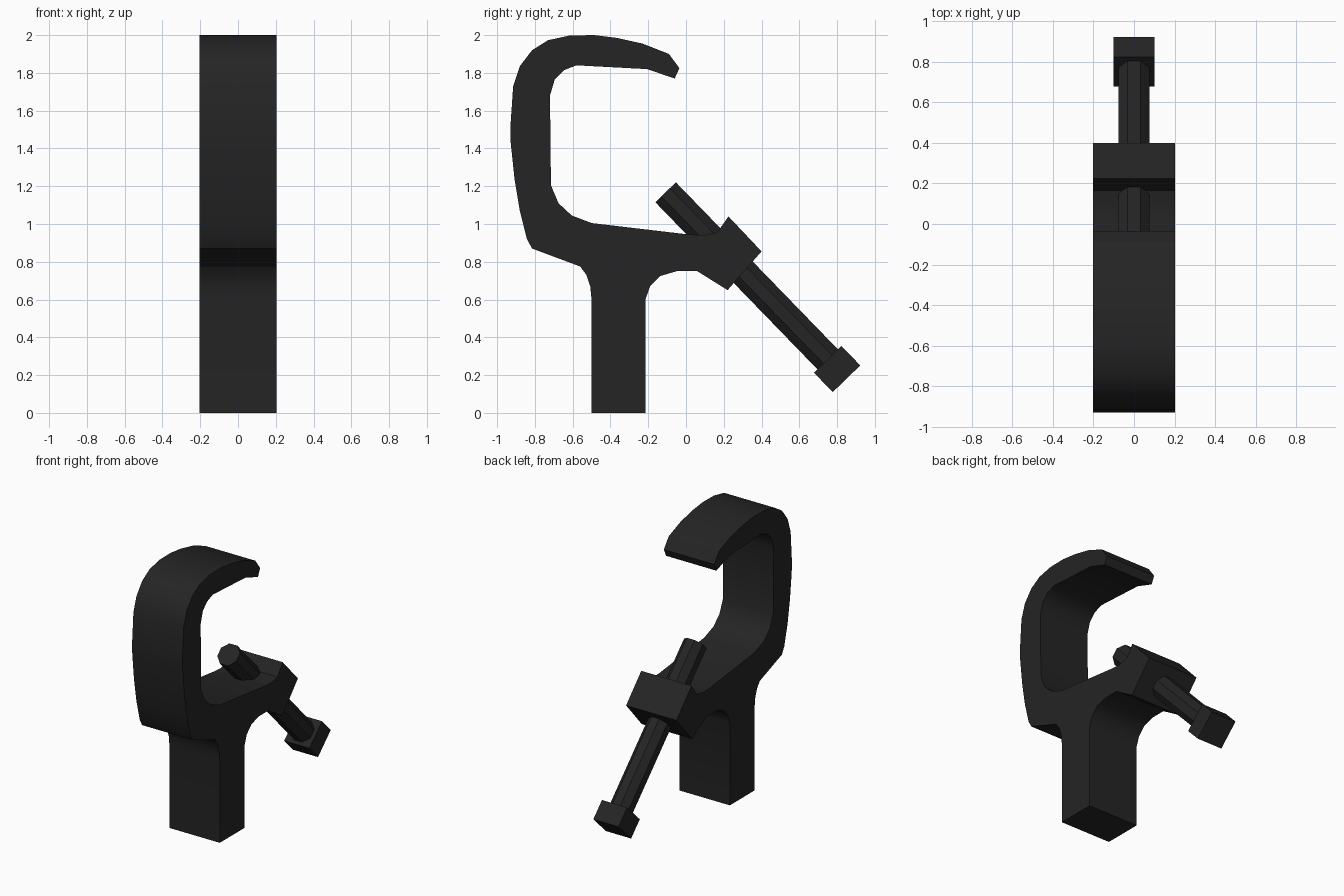
import bpy, bmesh, math
from mathutils import Vector, Matrix

if "Cube" in bpy.data.objects:
    bpy.data.objects.remove(bpy.data.objects["Cube"])

black = bpy.data.materials.new("black_metal")
black.diffuse_color = (0.018, 0.018, 0.018, 1)
black.use_nodes = True
black.node_tree.nodes["Principled BSDF"].inputs["Base Color"].default_value = black.diffuse_color


def finish(name, bm):
    bmesh.ops.recalc_face_normals(bm, faces=bm.faces)
    me = bpy.data.meshes.new(name)
    bm.to_mesh(me)
    bm.free()
    ob = bpy.data.objects.new(name, me)
    bpy.context.collection.objects.link(ob)
    me.materials.append(black)
    return ob


# Clamp body: side profile (y, z) extruded across x
profile = [
    (-.5, 0), (-.215, 0), (-.215, .6), (-.19, .67), (-.135, .725), (-.05, .75),
    (.06, .75), (.22, .65), (.4, .855), (.225, 1.04), (.165, .955), (.09, .94),
    (.01, .945), (-.5, 1.005), (-.605, 1.045), (-.675, 1.11), (-.715, 1.205),
    (-.72, 1.68), (-.695, 1.765), (-.645, 1.815), (-.58, 1.84), (-.205, 1.82),
    (-.06, 1.77), (-.035, 1.825), (-.09, 1.9), (-.23, 1.955), (-.365, 1.985),
    (-.485, 2), (-.615, 1.998), (-.73, 1.973), (-.815, 1.92), (-.88, 1.835),
    (-.915, 1.73), (-.93, 1.51), (-.928, 1.43), (-.908, 1.24), (-.88, 1.07),
    (-.842, .92), (-.815, .87), (-.56, .775), (-.527, .73), (-.507, .67), (-.5, .6)]
W = 0.203
bm = bmesh.new()
face = bm.faces.new([bm.verts.new((-W, y, z)) for y, z in profile])
ext = bmesh.ops.extrude_face_region(bm, geom=[face])
bmesh.ops.translate(bm, vec=(2 * W, 0, 0),
                    verts=[v for v in ext["geom"] if isinstance(v, bmesh.types.BMVert)])
body = finish("clamp_body", bm)
bpy.context.view_layer.objects.active = body
body.select_set(True)
bpy.ops.object.shade_smooth_by_angle(angle=math.radians(32))

# Tightening screw: tilted axis from tip to head
tip, head = Vector((0, -.108, 1.168)), Vector((0, .80, .232))
axis = head - tip
tilt = Matrix.Rotation(math.atan2(axis.y, axis.z), 4, 'X').inverted()

# Octagonal shaft
bm = bmesh.new()
bmesh.ops.create_cone(bm, cap_ends=True, segments=8, radius1=.082, radius2=.082,
                      depth=axis.length,
                      matrix=Matrix.Translation((tip + head) / 2) @ tilt
                      @ Matrix.Rotation(math.pi / 8, 4, 'Z'))
finish("screw_shaft", bm)

# Square screw head
bm = bmesh.new()
bmesh.ops.create_cube(bm, size=1, matrix=Matrix.Translation(head) @ tilt
                      @ Matrix.Diagonal((.203, .203, .143, 1)))
finish("screw_head", bm)
